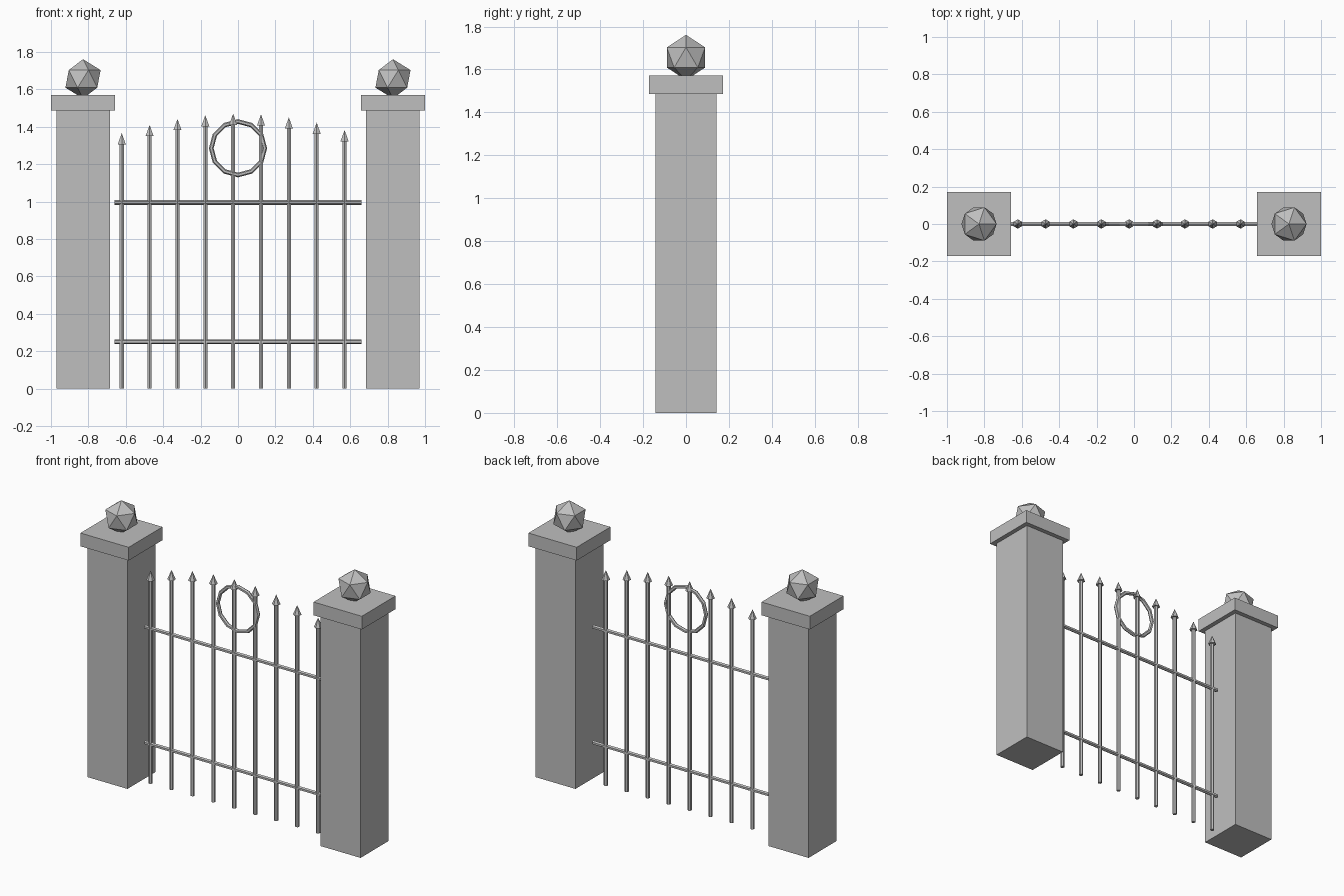
import bpy
from math import pi
from mathutils import Vector

cube = bpy.data.objects.get("Cube")
if cube:
    bpy.data.objects.remove(cube, do_unlink=True)

grey = bpy.data.materials.new("stone_grey")
grey.use_nodes = True
colour = (0.52, 0.52, 0.52, 1)
grey.diffuse_color = colour
grey.node_tree.nodes["Principled BSDF"].inputs["Base Color"].default_value = colour


def finish(name):
    ob = bpy.context.object
    ob.name = name
    ob.data.materials.append(grey)
    return ob


def box(name, x, z_low, z_high, width):
    bpy.ops.mesh.primitive_cube_add(size=1, location=(x, 0, (z_low + z_high) / 2))
    ob = finish(name)
    ob.scale = (width, width, z_high - z_low)


def rod(name, start, end, radius):
    a, b = Vector(start), Vector(end)
    bpy.ops.mesh.primitive_cylinder_add(
        vertices=6, radius=radius, depth=(b - a).length, location=(a + b) / 2,
        rotation=(b - a).to_track_quat('Z', 'Y').to_euler())
    finish(name)


# Stone pillars with caps and faceted ball finials
PILLAR_X, PILLAR_TOP, CAP_TOP = 0.8286, 1.486, 1.571
for side, x in (("right", -PILLAR_X), ("left", PILLAR_X)):
    box(side + "_pillar", x, 0, PILLAR_TOP, 0.286)
    box(side + "_pillar_cap", x, PILLAR_TOP, CAP_TOP, 0.343)
    bpy.ops.mesh.primitive_ico_sphere_add(
        subdivisions=1, radius=0.105, location=(x, 0, 1.656))
    finish(side + "_finial")

# Upright bars with spear tips following a shallow arch
TIP = 0.06
for i in range(9):
    x = -0.6215 + 0.1489 * i
    top = 1.47 - 0.27 * x * x
    rod(f"bar_{i + 1}", (x, 0, 0), (x, 0, top - TIP), 0.0125)
    bpy.ops.mesh.primitive_cone_add(
        vertices=6, radius1=0.025, radius2=0, depth=TIP, location=(x, 0, top - TIP / 2))
    finish(f"spear_tip_{i + 1}")

# Horizontal rails
for name, z in (("lower_rail", 0.251), ("upper_rail", 0.995)):
    rod(name, (-0.66, 0, z), (0.66, 0, z), 0.0125)

# Ornamental ring
bpy.ops.mesh.primitive_torus_add(
    major_segments=12, minor_segments=6, major_radius=0.143, minor_radius=0.0125,
    location=(0, 0, 1.285), rotation=(pi / 2, 0, 0))
finish("ornamental_ring")
